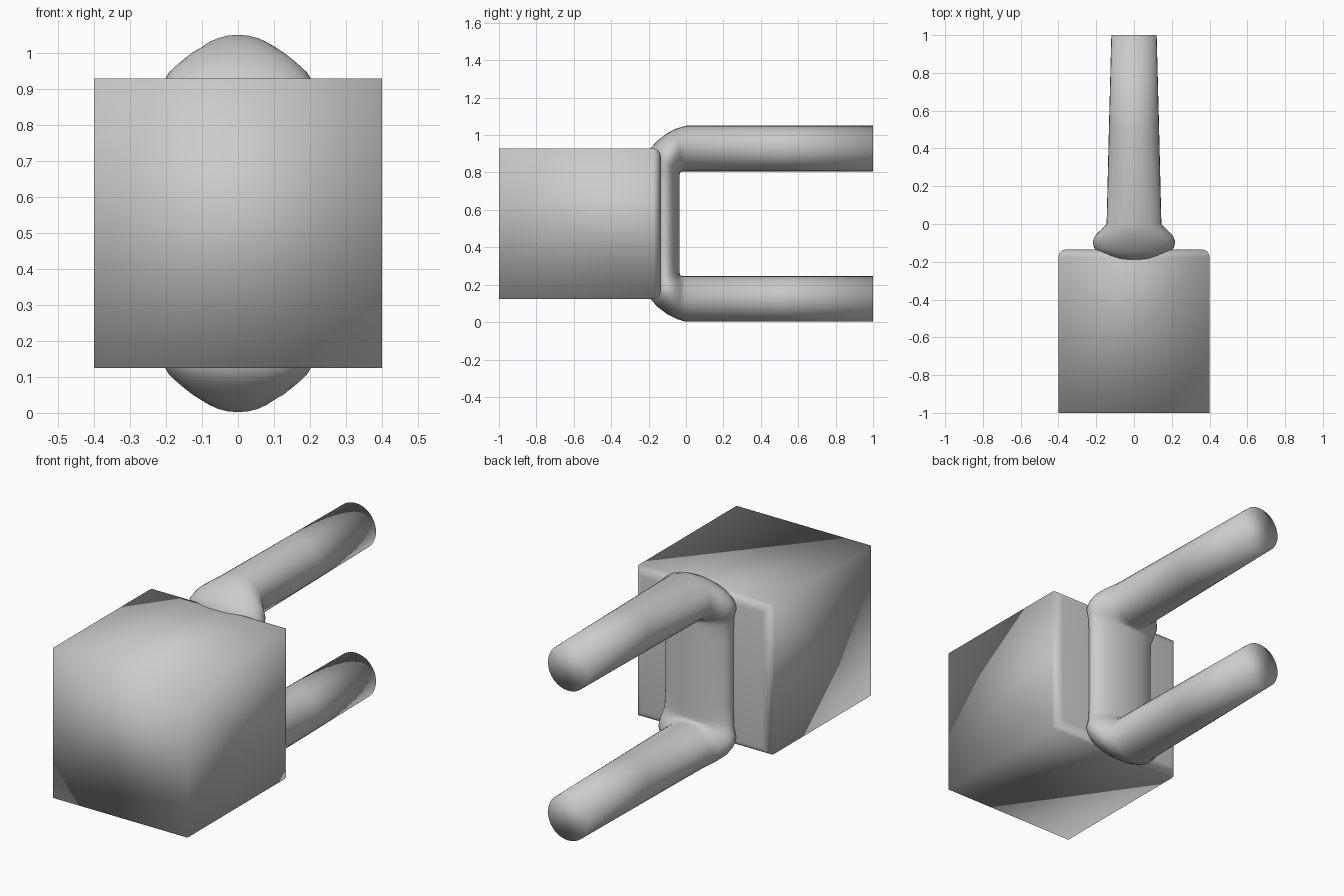
import bpy, bmesh, math
from mathutils import Vector

if "Cube" in bpy.data.objects:
    bpy.data.objects.remove(bpy.data.objects["Cube"])

MID_Z = 0.526


def finish(bm, name):
    bmesh.ops.recalc_face_normals(bm, faces=bm.faces[:])
    me = bpy.data.meshes.new(name)
    bm.to_mesh(me)
    bm.free()
    for p in me.polygons:
        p.use_smooth = True
    ob = bpy.data.objects.new(name, me)
    bpy.context.collection.objects.link(ob)
    return ob


# Block with a rounded rim on its rear face
bm = bmesh.new()
bmesh.ops.create_cube(bm, size=1)
for v in bm.verts:
    v.co = Vector((v.co.x * 0.8, -0.5675 + v.co.y * 0.865, MID_Z + v.co.z * 0.804))
rim = [e for e in bm.edges if all(v.co.y > -0.2 for v in e.verts)]
bmesh.ops.bevel(bm, geom=rim, offset=0.04, segments=4, profile=0.5, affect='EDGES')
finish(bm, "block")

# Fork: one tube swept through the upper prong, the bend, the bar and the lower prong
# Each station: outer (y, z), inner (y, z), half width in x
upper = [
    ((1.0, 1.05), (1.0, 0.806), 0.12),
    ((0.5, 1.05), (0.5, 0.806), 0.133),
    ((0.0, 1.05), (0.0, 0.806), 0.145),
    ((-0.05, 1.035), (-0.02, 0.806), 0.178),
    ((-0.10, 1.01), (-0.029, 0.802), 0.207),
    ((-0.15, 0.972), (-0.033, 0.796), 0.218),
    ((-0.188, 0.932), (-0.034, 0.785), 0.215),
    ((-0.192, 0.86), (-0.034, 0.765), 0.20),
    ((-0.192, 0.70), (-0.034, 0.70), 0.195),
]
lower = [((o[0], 2 * MID_Z - o[1]), (i[0], 2 * MID_Z - i[1]), w)
         for o, i, w in reversed(upper)]
SIDES = 32
bm = bmesh.new()
rings = []
for o, i, w in upper + lower:
    outer, inner = Vector((0, *o)), Vector((0, *i))
    centre, half = (outer + inner) / 2, (outer - inner) / 2
    rings.append([bm.verts.new(centre + half * math.cos(a) + Vector((w * math.sin(a), 0, 0)))
                  for a in (2 * math.pi * k / SIDES for k in range(SIDES))])
for a, b in zip(rings, rings[1:]):
    for k in range(SIDES):
        n = (k + 1) % SIDES
        bm.faces.new((a[k], a[n], b[n], b[k]))
bm.faces.new(rings[0])
bm.faces.new(rings[-1])
for v in bm.verts:
    v.co.z = max(v.co.z, 0.0)
finish(bm, "fork")
